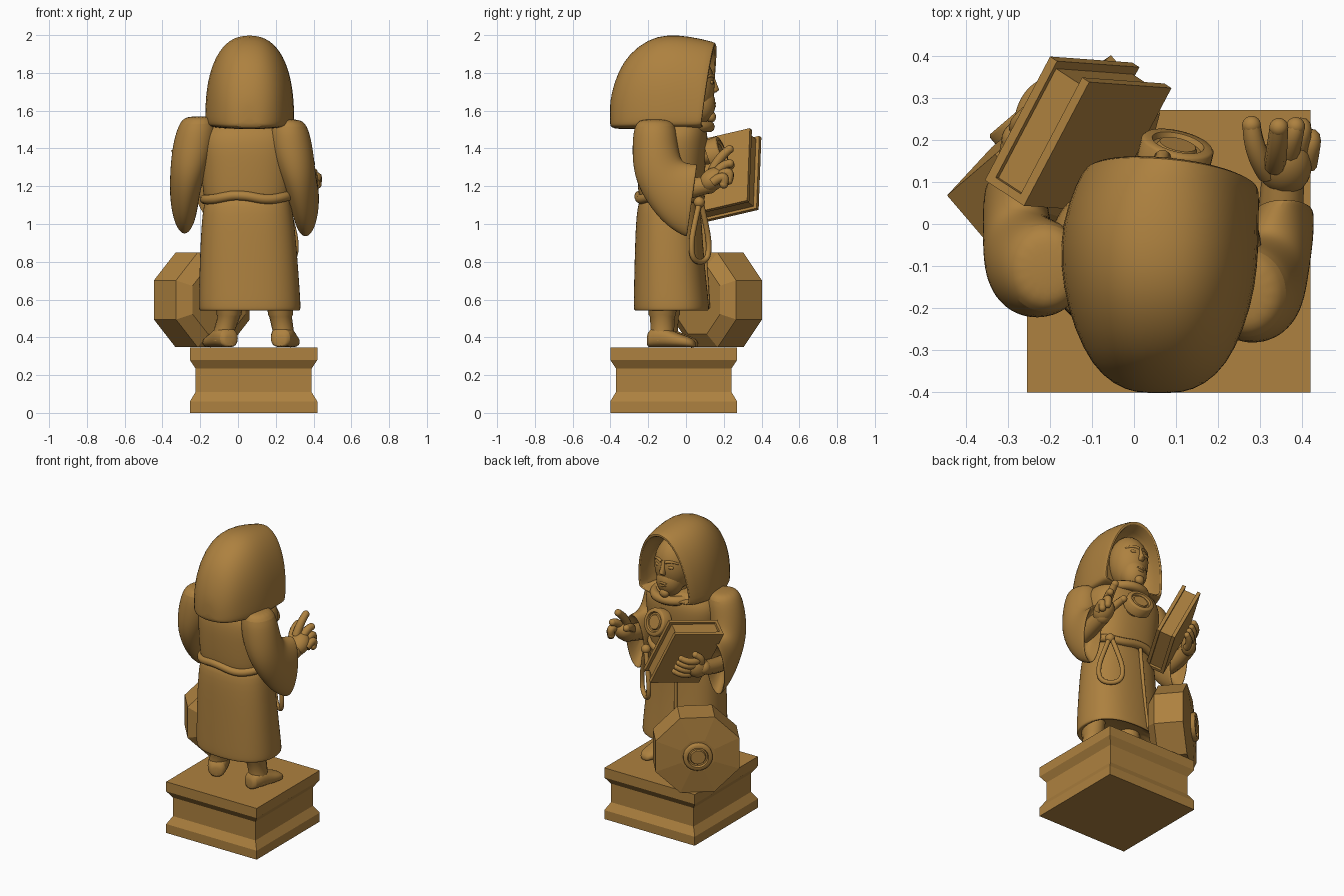
import bpy, bmesh, math
from math import sin, cos, pi, radians
from mathutils import Vector as V, Matrix

if "Cube" in bpy.data.objects:
    bpy.data.objects.remove(bpy.data.objects["Cube"])

bronze = bpy.data.materials.new("bronze")
bronze.use_nodes = True
bronze.diffuse_color = (0.42, 0.22, 0.05, 1)
bronze.node_tree.nodes["Principled BSDF"].inputs["Base Color"].default_value = bronze.diffuse_color
X, Y, Z = V((1, 0, 0)), V((0, 1, 0)), V((0, 0, 1))


def finish(ob, name, smooth=True):
    ob.name = name
    ob.data.materials.clear()
    ob.data.materials.append(bronze)
    if smooth:
        bpy.ops.object.select_all(action='DESELECT')
        ob.select_set(True)
        bpy.context.view_layer.objects.active = ob
        bpy.ops.object.shade_smooth_by_angle(angle=radians(50))
    return ob


def from_bmesh(bm, name, smooth=True, subsurf=0):
    bmesh.ops.recalc_face_normals(bm, faces=bm.faces)
    me = bpy.data.meshes.new(name)
    bm.to_mesh(me)
    bm.free()
    ob = bpy.data.objects.new(name, me)
    bpy.context.collection.objects.link(ob)
    finish(ob, name, smooth)
    if subsurf:
        m = ob.modifiers.new("round", 'SUBSURF')
        m.levels = m.render_levels = subsurf
    return ob


def loft(name, rings, smooth=True, subsurf=0):
    """Skin a list of closed rings and cap both ends."""
    bm = bmesh.new()
    rows = [[bm.verts.new(p) for p in ring] for ring in rings]
    n = len(rows[0])
    for a, b in zip(rows, rows[1:]):
        for i in range(n):
            j = (i + 1) % n
            bm.faces.new((a[i], a[j], b[j], b[i]))
    bm.faces.new(rows[0])
    bm.faces.new(rows[-1])
    return from_bmesh(bm, name, smooth, subsurf)


def power(t, e):
    return math.copysign(abs(t) ** e, t)


def ellipse(c, u, v, n=16, turn=0, e=1):
    angles = [2 * pi * i / n + turn for i in range(n)]
    return [V(c) + V(u) * power(cos(t), e) + V(v) * power(sin(t), e) for t in angles]


def ball(name, c, size, direction=None):
    bpy.ops.mesh.primitive_uv_sphere_add(segments=24, ring_count=14, location=c)
    ob = bpy.context.object
    ob.scale = size
    if direction:
        ob.rotation_euler = V(direction).to_track_quat('Y', 'Z').to_euler()
    return finish(ob, name)


def tube(name, pts, r, tip=0.6, closed=False):
    """Smooth tube with tapered ends."""
    cu = bpy.data.curves.new(name, 'CURVE')
    cu.dimensions = '3D'
    cu.bevel_depth, cu.bevel_resolution, cu.use_fill_caps = r, 3, True
    s = cu.splines.new('NURBS')
    s.points.add(len(pts) - 1)
    for i, p in enumerate(pts):
        s.points[i].co = (*p, 1)
        s.points[i].radius = tip if i == len(pts) - 1 and not closed else 1
    s.order_u, s.use_endpoint_u, s.use_cyclic_u, s.resolution_u = 3, not closed, closed, 6
    ob = bpy.data.objects.new(name, cu)
    bpy.context.collection.objects.link(ob)
    bpy.ops.object.select_all(action='DESELECT')
    ob.select_set(True)
    bpy.context.view_layer.objects.active = ob
    bpy.ops.object.convert(target='MESH')
    finish(bpy.context.object, name)
    if not closed:
        ball(name + "_tip", pts[-1], [r * tip * 1.02] * 3)


def box(name, c, dims, axes):
    bm = bmesh.new()
    m = Matrix([a * d for a, d in zip(axes, dims)]).transposed().to_4x4()
    bmesh.ops.create_cube(bm, size=1, matrix=Matrix.Translation(c) @ m)
    return from_bmesh(bm, name, False)


def medallion(name, c, normal, r):
    """Disc with a raised rim and a flat raised centre."""
    n = V(normal).normalized()
    u = n.orthogonal().normalized()
    w = n.cross(u)
    prof = [(1, -.5), (1, .2), (.94, .27), (.72, .27), (.66, .12), (.55, .12), (.5, .22), (.4, .22)]
    loft(name, [ellipse(V(c) + n * h * r, u * k * r, w * k * r, 32) for k, h in prof])


# Plinth
plinth = [(0, 0), (0, .06), (.03, .11), (.03, .235), (0, .28), (0, .345)]
loft("plinth", [[V((.0825 + sx * (.3375 - d), -.065 + sy * (.336 - d), z))
                 for sx, sy in ((-1, -1), (1, -1), (1, 1), (-1, 1))] for d, z in plinth], False)

# Robe: each row is centre x, half width, back y, front y, height
def robe(name, rows):
    loft(name, [ellipse((x, (b + f) / 2, z), X * w, Y * (f - b) / 2, 20, 0, .83)
                for x, w, b, f, z in rows], subsurf=2)

robe("robe_skirt", [(.05, .2, -.22, .05, 1.16), (.05, .238, -.262, .08, 1.12), (.055, .257, -.272, .09, .9),
                    (.06, .27, -.278, .115, .65), (.062, .274, -.28, .127, .55),
                    (.062, .268, -.274, .12, .54), (.062, .24, -.25, .1, .545), (.06, .2, -.22, .07, .62)])
robe("robe_chest", [(.05, .22, -.24, .07, 1.1), (.05, .238, -.255, .085, 1.15), (.05, .247, -.262, .105, 1.3),
                    (.05, .26, -.262, .118, 1.42), (.055, .25, -.24, .115, 1.5), (.06, .16, -.17, .08, 1.57)])
belt = [p + Z * .012 * cos(5 * p.x / .25) for p in ellipse((.052, -.087, 1.142), X * .23, Y * .162, 24, 0, .85)]
tube("rope_belt", belt, .026, closed=True)
tube("hood_collar", ellipse((.08, .0, 1.515), X * .13, Y * .125, 16), .03, closed=True)
tube("robe_front_fold", [(.02, .085, 1.12), (.01, .095, .9), (-.01, .12, .56)], .012)

# Hanging rope loop
side = V((-.75, .6, 0)).normalized()
loop = [(0, 1.13), (.03, 1.05), (.08, .9), (.06, .8), (-.06, .8), (-.08, .9), (-.03, 1.05)]
tube("rope_loop", [V((.25, .075, z)) + side * d for d, z in loop], .015, closed=True)
ball("rope_knot", (.25, .07, 1.115), (.03, .03, .03))

# Hood: arched rings from the back to the rim, then into the hollow
def arch(x, y, w, top, low=1.503, lean=0, twist=0, e=.85, n=32):
    pts, mid = [], 1.56
    for i in range(n):
        t = 2 * pi * i / n
        s, c = sin(t), power(cos(t), e)
        z = mid + (top - mid) * s ** e if s > 0 else mid - (mid - low) * abs(s) ** .35
        pts.append(V((x + w * c, y + lean * (z - 1.75) - twist * c, z)))
    return pts

loft("hood", [arch(.06, -.403, .03, 1.62, 1.53, e=1), arch(.06, -.397, .08, 1.685, 1.51, e=.95),
              arch(.06, -.362, .138, 1.805, e=.9), arch(.06, -.3, .182, 1.905), arch(.06, -.2, .22, 1.98),
              arch(.06, -.1, .237, 2.006), arch(.062, .01, .236, 1.995, lean=.05),
              arch(.08, .1, .219, 1.972, lean=.1, twist=.015, e=.93),
              arch(.09, .133, .207, 1.962, 1.51, .13, .022, 1), arch(.09, .133, .192, 1.943, 1.52, .13, .022, 1),
              arch(.08, .08, .187, 1.925, 1.53, .1, .015), arch(.07, -.04, .165, 1.9, 1.54)], subsurf=1)

# Head and face
hx = .068
ball("head", (hx, .025, 1.73), (.122, .128, .175))
ball("jaw", (hx, .068, 1.635), (.087, .088, .105))
ball("chin", (hx, .133, 1.567), (.032, .026, .03))
loft("nose", [ellipse((hx, y, z), X * w, Y * d, 10) for y, z, w, d in
              [(.135, 1.79, .012, .012), (.147, 1.74, .014, .018), (.155, 1.71, .022, .022), (.14, 1.695, .018, .018)]])
for s, part in ((1, "left"), (-1, "right")):
    ball(part + "_eye", (hx + s * .045, .134, 1.75), (.024, .012, .012))
    tube(part + "_brow", [(hx + s * .015, .145, 1.78), (hx + s * .045, .14, 1.795), (hx + s * .085, .108, 1.775)], .01)
for z, w in ((1.64, .032), (1.623, .026)):
    ball("lip", (hx, .147, z), (w, .012, .009))
loft("neck", [ellipse((hx, -.02, z), X * .07, Y * .07) for z in (1.45, 1.62)])

# Sleeves: centre x, y, z, half width, half depth, pitch in degrees
def sleeve(name, xs, dy, dz):
    rows = [(-.165, 1.556, .06, .065, 0), (-.165, 1.532, .1, .112, 0), (-.165, 1.42, .118, .124, 5),
            (-.155, 1.30, .103, .134, 20), (-.11, 1.22, .087, .148, 45), (-.03, 1.152, .08, .185, 65),
            (.03, 1.122, .073, .2, 82), (.033, 1.122, .064, .19, 82), (.02, 1.125, .058, .175, 82),
            (-.05, 1.17, .045, .1, 65)]
    loft(name, [ellipse((x, y + dy, z + dz), X * w, V((0, cos(radians(p)), sin(radians(p)))) * d)
                for x, (y, z, w, d, p) in zip(xs, rows)], subsurf=2)

sleeve("left_sleeve", (.258, .268, .278, .307, .331, .35, .358, .358, .357, .35), 0, 0)
sleeve("right_sleeve", (-.205, -.21, -.228, -.256, -.275, -.283, -.283, -.283, -.283, -.28), .06, .015)

# Raised left hand
tube("left_forearm", [(.345, -.08, 1.16), (.35, .03, 1.19), (.355, .12, 1.21)], .055, .9)
ball("left_palm", (.36, .14, 1.235), (.064, .078, .058), (0, .8, .6))
fingers = {"thumb": [(.32, .12, 1.25), (.285, .17, 1.3), (.28, .235, 1.31)],
           "index": [(.335, .14, 1.28), (.34, .17, 1.35), (.345, .23, 1.395)],
           "middle": [(.365, .15, 1.26), (.375, .2, 1.32), (.385, .232, 1.32)],
           "ring": [(.39, .16, 1.24), (.4, .25, 1.31), (.4, .225, 1.23)],
           "little": [(.41, .14, 1.22), (.425, .22, 1.28), (.42, .2, 1.21)]}
for part, pts in fingers.items():
    tube("left_" + part, pts, .026, .85)

# Tilted book with boards, pages and spine
A = V((.205, -.015, -.40)).normalized()
N = A.cross(V((-.17, -.31, -.06))).normalized()
B = N.cross(A)
mid = V((-.133, .214, 1.257))
for k, part in ((-1, "inner"), (1, "outer")):
    box("book_" + part + "_board", mid + N * k * .05, (.43, .34, .022), (A, B, N))
box("book_pages", mid, (.40, .30, .085), (A, B, N))
box("book_spine", mid + B * .16, (.43, .02, .115), (A, B, N))

# Right hand supporting the book
tube("right_forearm", [(-.28, .0, 1.14), (-.285, .1, 1.15), (-.27, .2, 1.18)], .05, .9)
palm = V((-.25, .225, 1.185))
ball("right_palm", palm, (.045, .07, .065), -B)
for i in range(4):
    root = palm + A * (i - 1.5) * .038 - B * .03
    tube("right_finger", [root, root - B * .06 + N * .02, root - B * .105 - N * .02], .022, .85)
tube("right_thumb", [palm - A * .04, palm - A * .08, palm - A * .09 - B * .05 - N * .02], .024, .85)

# Chest pendant
medallion("pendant", (.1, .172, 1.375), (.2, .85, .32), .088)
ball("pendant_mount", (.095, .11, 1.37), (.06, .05, .055))

# Octagonal drum beside the figure
axis, across = V((-.65, .76, 0)).normalized(), V((-.76, -.65, 0)).normalized()
face = V((-.25, .235, .598))
loft("octagonal_drum", [ellipse(face + axis * d, across * .278 * k, Z * .271 * k, 8, pi / 8)
                        for d, k in ((.018, .4), (0, 1), (-.18, 1), (-.23, .72))], False)
medallion("drum_medallion", face + axis * .02, axis, .09)

# Legs and boots: each boot row is distance along the toe, half width, half height
boot = [(-.08, .03, .03), (-.07, .056, .05), (0, .066, .06), (.06, .064, .042), (.12, .062, .032),
        (.165, .048, .024), (.18, .02, .012)]
for part, x, y, dx, dy in (("left", .24, -.125, .25, .97), ("right", -.075, -.105, -.45, .89)):
    toe = V((dx, dy, 0)).normalized()
    loft(part + "_leg", [ellipse((x + k * dx, y, z), X * r, Y * r * 1.1) for z, r, k in
                         ((.7, .075, -.1), (.52, .066, -.06), (.51, .06, -.06), (.43, .056, 0), (.38, .06, 0))])
    loft(part + "_boot", [ellipse(V((x, y, .347 + h)) + toe * d, toe.cross(Z) * w, Z * h, 16, 0, .8)
                          for d, w, h in boot], subsurf=1)
